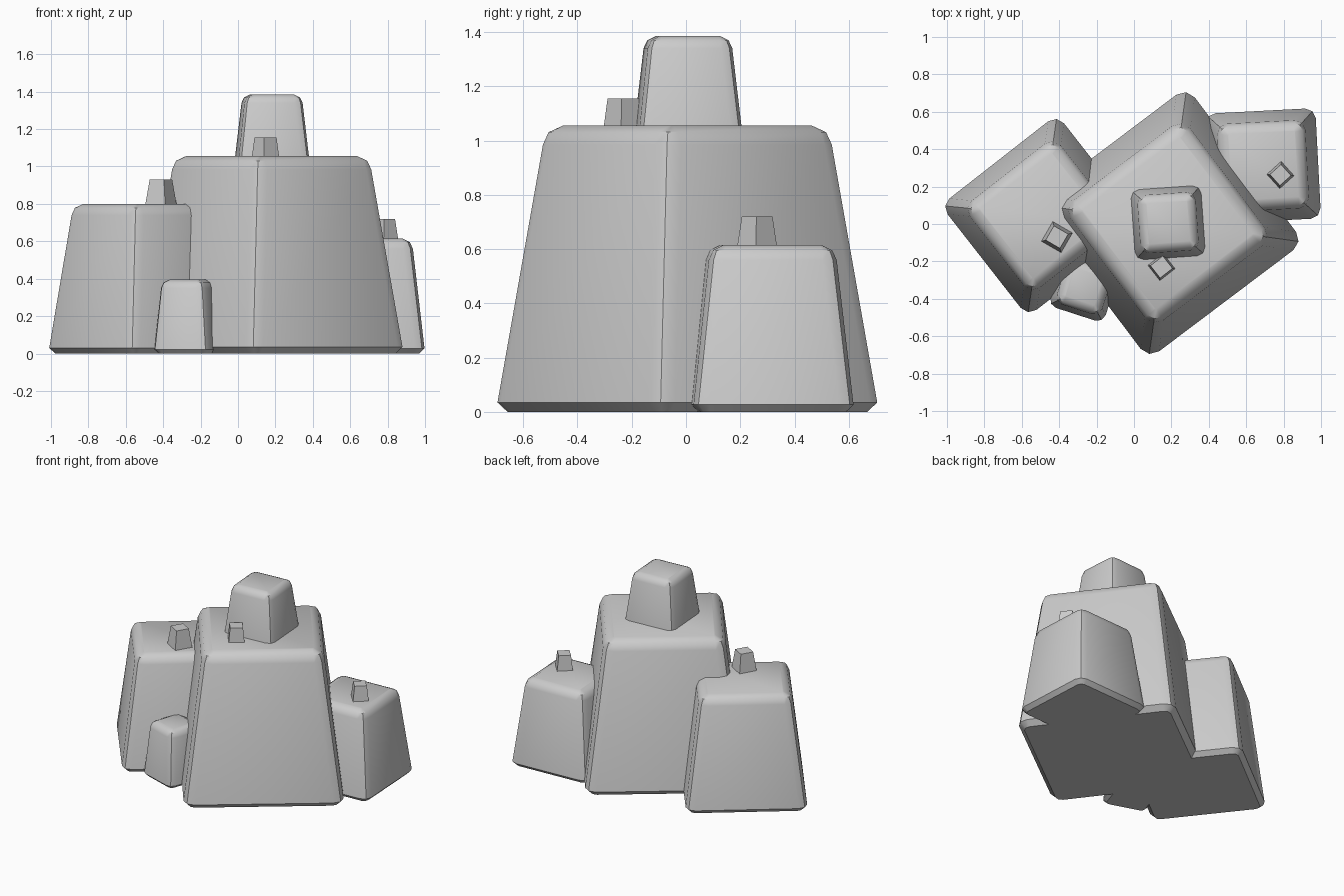
import bpy
import bmesh
from math import radians, cos, sin, pi

old = bpy.data.objects.get("Cube")
if old:
    bpy.data.objects.remove(old, do_unlink=True)

stone = bpy.data.materials.new("grey_stone")
stone.use_nodes = True
stone.diffuse_color = (0.6, 0.6, 0.6, 1)
stone.node_tree.nodes["Principled BSDF"].inputs["Base Color"].default_value = (0.6, 0.6, 0.6, 1)


def ring(bm, z, hx, hy, r, steps):
    """Rounded rectangle of vertices at height z."""
    verts = []
    for q, (sx, sy) in enumerate(((1, 1), (-1, 1), (-1, -1), (1, -1))):
        for k in range(steps + 1):
            a = (q + k / steps) * pi / 2
            verts.append(bm.verts.new((sx * (hx - r) + r * cos(a),
                                       sy * (hy - r) + r * sin(a), z)))
    return verts


def finish(name, bm, rings, centre, angle):
    n = len(rings[0])
    for low, high in zip(rings, rings[1:]):
        for i in range(n):
            j = (i + 1) % n
            bm.faces.new((low[i], low[j], high[j], high[i]))
    bm.faces.new(rings[0][::-1])
    bm.faces.new(rings[-1])
    bmesh.ops.recalc_face_normals(bm, faces=bm.faces)
    mesh = bpy.data.meshes.new(name)
    bm.to_mesh(mesh)
    bm.free()
    mesh.materials.append(stone)
    obj = bpy.data.objects.new(name, mesh)
    bpy.context.collection.objects.link(obj)
    obj.location = (*centre, 0)
    obj.rotation_euler.z = radians(angle)
    return obj


def rock(name, centre, angle, half, taper, z0, z1, b):
    """Tapered block with rounded upright and top edges and a chamfered foot."""
    bm = bmesh.new()
    hx, hy = half
    tx, ty = hx * taper, hy * taper
    foot = b * 0.5
    rings = [ring(bm, z0, hx - foot, hy - foot, b * 0.6, 2),
             ring(bm, z0 + foot, hx, hy, b, 2),
             ring(bm, z1 - b, tx, ty, b, 2),
             ring(bm, z1 - b * 0.35, tx - b * 0.3, ty - b * 0.3, b * 0.7, 2),
             ring(bm, z1, tx - b, ty - b, b * 0.15, 2)]
    obj = finish(name, bm, rings, centre, angle)
    bpy.ops.object.select_all(action='DESELECT')
    obj.select_set(True)
    bpy.context.view_layer.objects.active = obj
    bpy.ops.object.shade_smooth_by_angle(angle=radians(40))


def stub(name, centre, angle, half, top, z0, z1):
    """Small sharp-edged tapered post."""
    bm = bmesh.new()
    rings = []
    for z, h in ((z0, half), (z1, top)):
        rings.append([bm.verts.new((sx * h, sy * h, z))
                      for sx, sy in ((1, 1), (-1, 1), (-1, -1), (1, -1))])
    finish(name, bm, rings, centre, angle)


# Large boulders
rock("main_rock", (0.18, 0.005), 37, (0.52, 0.52), 0.77, 0, 1.055, 0.07)
rock("left_side_rock", (0.69, 0.31), 3, (0.295, 0.295), 0.8, 0, 0.615, 0.055)
rock("right_side_rock", (-0.49, 0.045), 38, (0.395, 0.378), 0.78, 0, 0.80, 0.06)
rock("front_rock", (-0.265, -0.335), -18, (0.155, 0.155), 0.82, 0, 0.395, 0.045)
rock("top_rock", (0.182, 0.007), 4, (0.188, 0.188), 0.83, 1.03, 1.385, 0.045)

# Small stubs on the boulder tops
stub("main_stub", (0.147, -0.23), 38, 0.053, 0.042, 1.04, 1.155)
stub("right_stub", (-0.412, -0.07), -30, 0.062, 0.044, 0.79, 0.93)
stub("left_stub", (0.783, 0.262), 42, 0.053, 0.04, 0.60, 0.72)
